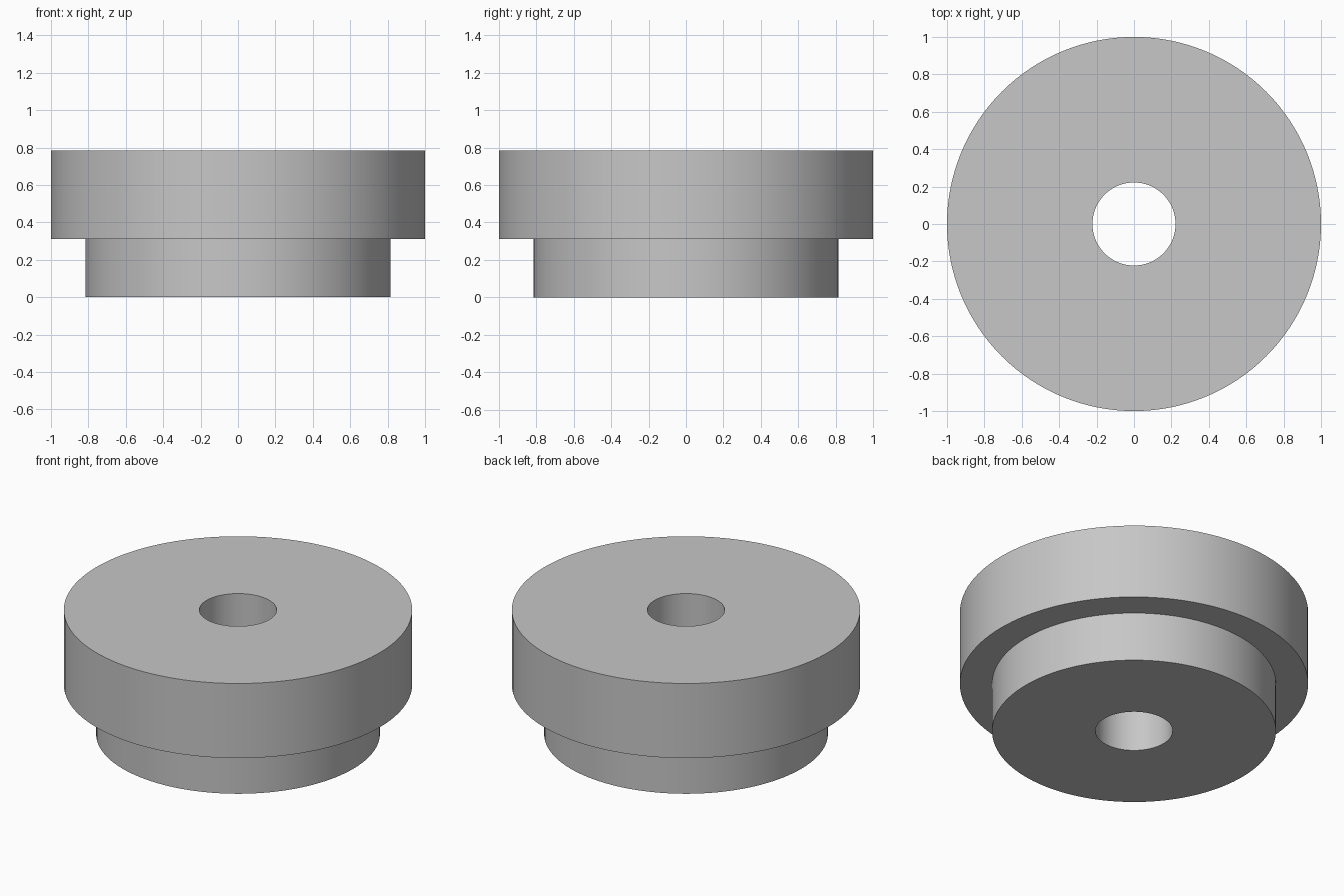
import bpy
import bmesh
import math

if "Cube" in bpy.data.objects:
    bpy.data.objects.remove(bpy.data.objects["Cube"], do_unlink=True)

SEGMENTS = 128
BORE, HUB, RIM = 0.222, 0.815, 1.0
STEP, TOP = 0.312, 0.785

# Plain grey material
grey = bpy.data.materials.new("grey")
grey.use_nodes = True
colour = (0.57, 0.57, 0.57, 1.0)
grey.diffuse_color = colour
grey.node_tree.nodes["Principled BSDF"].inputs["Base Color"].default_value = colour

# Stepped bushing: closed half-section revolved around the z axis
section = [(BORE, 0), (HUB, 0), (HUB, STEP), (RIM, STEP), (RIM, TOP), (BORE, TOP)]
bm = bmesh.new()
verts = [bm.verts.new((r, 0, z)) for r, z in section]
edges = [bm.edges.new((a, b)) for a, b in zip(verts, verts[1:] + verts[:1])]
bmesh.ops.spin(bm, geom=verts + edges, cent=(0, 0, 0), axis=(0, 0, 1),
               angle=math.tau, steps=SEGMENTS, use_merge=False)
bmesh.ops.remove_doubles(bm, verts=bm.verts[:], dist=0.0001)
bmesh.ops.recalc_face_normals(bm, faces=bm.faces[:])

mesh = bpy.data.meshes.new("stepped_bushing")
bm.to_mesh(mesh)
bm.free()
mesh.materials.append(grey)
bushing = bpy.data.objects.new("stepped_bushing", mesh)
bpy.context.collection.objects.link(bushing)

# Smooth round walls with crisp rims
bpy.ops.object.select_all(action="DESELECT")
bushing.select_set(True)
bpy.context.view_layer.objects.active = bushing
bpy.ops.object.shade_smooth_by_angle(angle=math.radians(30))
